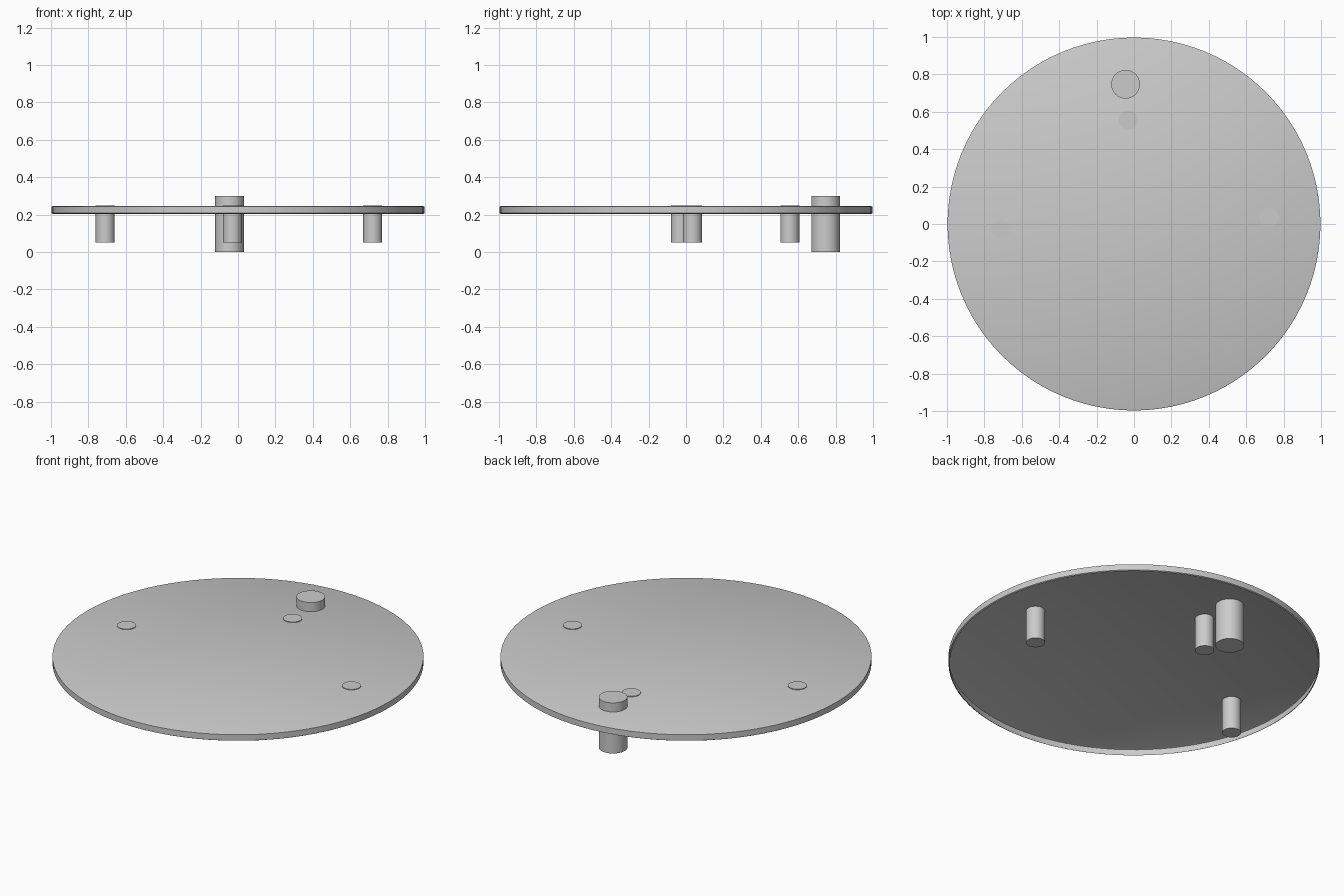
import bpy, bmesh
from math import cos, sin, tau, radians

if "Cube" in bpy.data.objects:
    bpy.data.objects.remove(bpy.data.objects["Cube"])


def smooth(obj):
    bpy.ops.object.select_all(action='DESELECT')
    obj.select_set(True)
    bpy.context.view_layer.objects.active = obj
    bpy.ops.object.shade_smooth_by_angle(angle=radians(30))


def post(name, x, y, r, z0, z1):
    bpy.ops.mesh.primitive_cylinder_add(vertices=32, radius=r, depth=z1 - z0,
                                        location=(x, y, (z0 + z1) / 2))
    obj = bpy.context.object
    obj.name = name
    smooth(obj)


# Shallow round tray: capped top, thin rim with softened edges, open underneath
SIDES = 96
profile = [(0.99, 0.246), (0.997, 0.243), (0.997, 0.208), (0.99, 0.204)]
bm = bmesh.new()
rings = [[bm.verts.new((r * cos(tau * i / SIDES), r * sin(tau * i / SIDES), z))
          for i in range(SIDES)] for r, z in profile]
bm.faces.new(rings[0])
for upper, lower in zip(rings, rings[1:]):
    for i in range(SIDES):
        j = (i + 1) % SIDES
        bm.faces.new((upper[i], lower[i], lower[j], upper[j]))
mesh = bpy.data.meshes.new("round_plate")
bm.to_mesh(mesh)
bm.free()
plate = bpy.data.objects.new("round_plate", mesh)
bpy.context.collection.objects.link(plate)
smooth(plate)

# Three small pegs through the plate
for name, x, y in (("left_peg", -0.71, -0.03),
                   ("right_peg", 0.72, 0.035),
                   ("back_peg", -0.03, 0.555)):
    post(name, x, y, 0.051, 0.05, 0.25)

# Larger post near the back edge
post("back_post", -0.045, 0.747, 0.077, 0.0, 0.3)
